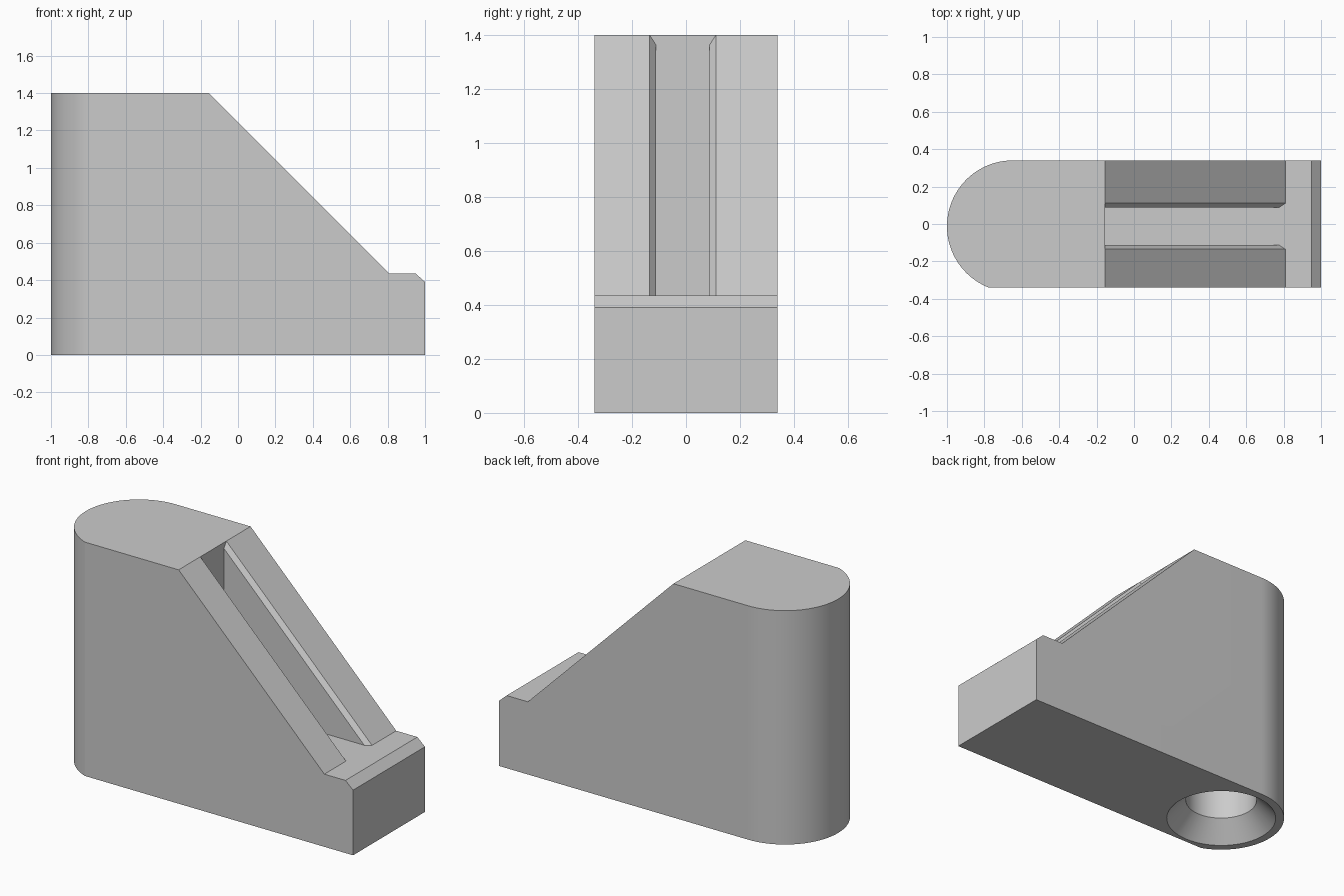
import bpy, bmesh, math

cube = bpy.data.objects.get("Cube")
if cube:
    bpy.data.objects.remove(cube, do_unlink=True)

grey = bpy.data.materials.new("light_grey")
grey.use_nodes = True
grey.diffuse_color = (0.6, 0.6, 0.6, 1)
grey.node_tree.nodes["Principled BSDF"].inputs["Base Color"].default_value = (0.6, 0.6, 0.6, 1)


def loft(name, *rings):
    """Closed solid through matching rings of points."""
    bm = bmesh.new()
    loops = [[bm.verts.new(p) for p in ring] for ring in rings]
    bm.faces.new(loops[0])
    bm.faces.new(loops[-1])
    for a, b in zip(loops, loops[1:]):
        for i in range(len(a)):
            j = (i + 1) % len(a)
            bm.faces.new((a[i], a[j], b[j], b[i]))
    bmesh.ops.recalc_face_normals(bm, faces=bm.faces)
    mesh = bpy.data.meshes.new(name)
    bm.to_mesh(mesh)
    bm.free()
    mesh.materials.append(grey)
    obj = bpy.data.objects.new(name, mesh)
    bpy.context.collection.objects.link(obj)
    return obj


def side_prism(name, profile, y0, y1):
    return loft(name, *[[(x, y, z) for x, z in profile] for y in (y0, y1)])


def circle(r, z, n=64):
    return [(CX + r * math.cos(math.tau * i / n), CY + r * math.sin(math.tau * i / n), z)
            for i in range(n)]


# Main dimensions
CX, CY, R = -0.648, -0.012, 0.352
HALF, TOP, LEDGE = 0.34, 1.4, 0.435
CREST, FOOT = -0.155, 0.81

# Body: block with one rounded end
end = math.pi + math.asin((HALF + CY) / R)
angles = [math.pi / 2 + (end - math.pi / 2) * i / 48 for i in range(49)]
plan = [(1, -HALF), (1, HALF)] + [(CX + R * math.cos(a), CY + R * math.sin(a)) for a in angles]
body = loft("wedge_body", *[[(x, y, z) for x, y in plan] for z in (0, TOP)])

# Slope, ledge and bevelled lip
slope = side_prism("slope_cutter", [(CREST - 0.1, TOP + 0.1), (FOOT, LEDGE), (0.95, LEDGE),
                                    (1.05, 0.345), (1.2, 0.345), (1.2, TOP + 0.1)], -0.5, 0.5)

# Slot down to ledge level
slot = side_prism("slot_cutter", [(CREST, LEDGE), (FOOT + 0.05, LEDGE), (FOOT + 0.05, TOP + 0.1),
                                  (CREST, TOP + 0.1)], CY - 0.1, CY + 0.1)

# Bevel along both slot edges
section = [(-0.1, -0.035), (0.1, -0.035), (0.146, 0.035), (-0.146, 0.035)]
bevel = loft("slot_bevel_cutter",
             [(CREST, CY + y, TOP + w) for y, w in section],
             [(FOOT + w, CY + y, LEDGE) for y, w in section])

# Countersunk blind hole underneath
hole = loft("hole_cutter", circle(0.324, -0.02), circle(0.198, 0.115), circle(0.198, 1.0))

bpy.context.view_layer.objects.active = body
for cutter in (slope, slot, bevel, hole):
    mod = body.modifiers.new(cutter.name, "BOOLEAN")
    mod.operation = "DIFFERENCE"
    mod.solver = "EXACT"
    mod.object = cutter
    bpy.ops.object.modifier_apply(modifier=mod.name)
    bpy.data.objects.remove(cutter, do_unlink=True)

bpy.ops.object.select_all(action="DESELECT")
body.select_set(True)
bpy.ops.object.shade_smooth_by_angle(angle=math.radians(20))
